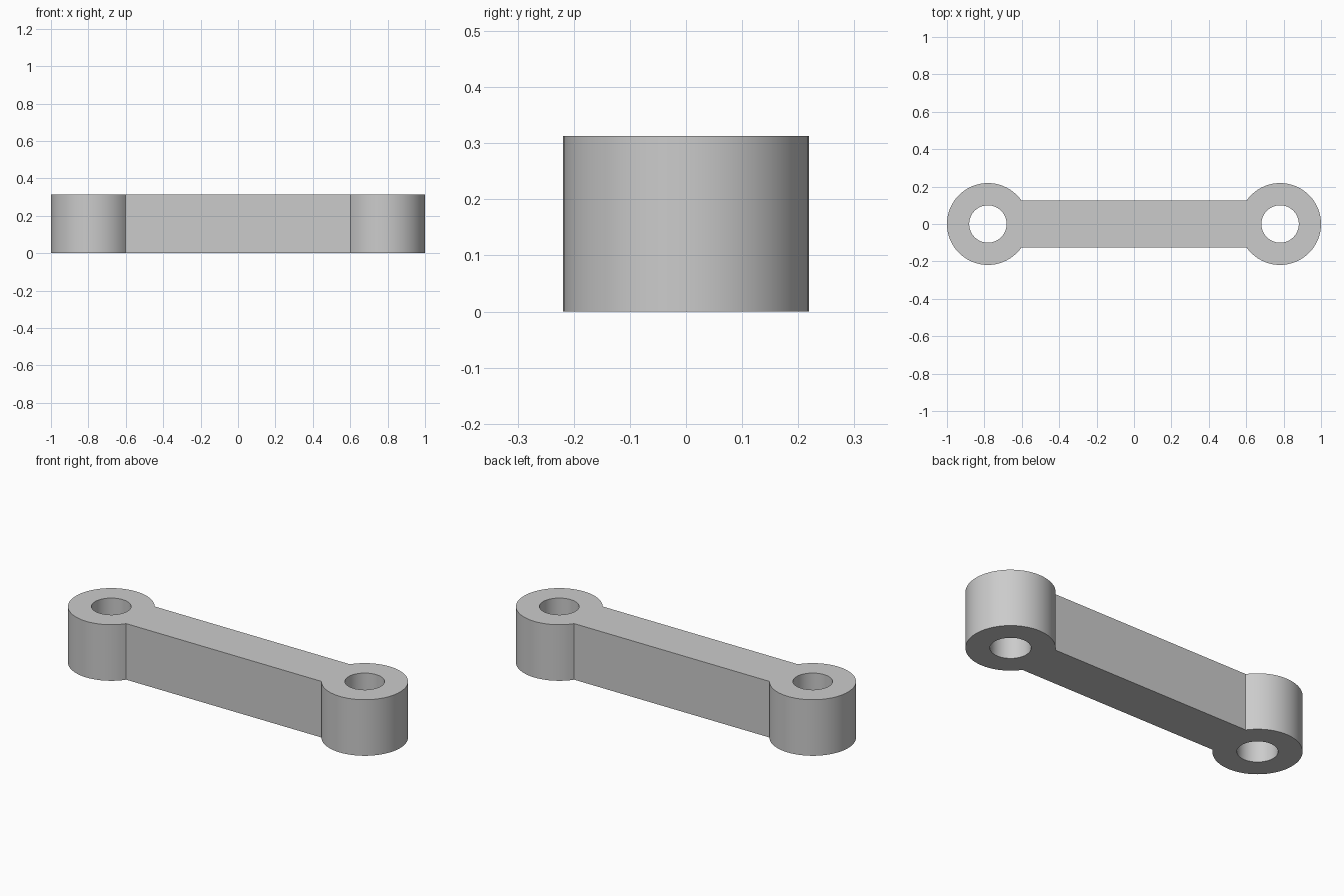
import bpy
import bmesh
from math import asin, cos, sin, pi

if "Cube" in bpy.data.objects:
    bpy.data.objects.remove(bpy.data.objects["Cube"], do_unlink=True)

HEIGHT = 0.3125
EYE_X = 0.7812      # centre of each end eye
EYE_R = 0.2188
HOLE_R = 0.1
BAR_HALF = 0.125    # half the width of the bar
OUTER_STEPS, JOINT_STEPS = 52, 12

metal = bpy.data.materials.new("plain grey")
metal.use_nodes = True
grey = (0.6, 0.6, 0.6, 1)
metal.diffuse_color = grey
metal.node_tree.nodes["Principled BSDF"].inputs["Base Color"].default_value = grey

# Angles round an eye: the exposed arc first, then the arc that meets the bar
joint = asin(BAR_HALF / EYE_R)
reach = pi - joint
angles = [-reach + 2 * reach * i / OUTER_STEPS for i in range(OUTER_STEPS)]
angles += [reach + 2 * joint * i / JOINT_STEPS for i in range(JOINT_STEPS)]
count = len(angles)

bm = bmesh.new()


def ring(side, radius, z):
    return [bm.verts.new((side * (EYE_X + radius * cos(a)), side * radius * sin(a), z))
            for a in angles]


# Eyes: flat rings, bored hole, and outer wall where it is exposed
joints = []
for side in (1, -1):
    outer_low, outer_top = ring(side, EYE_R, 0), ring(side, EYE_R, HEIGHT)
    hole_low, hole_top = ring(side, HOLE_R, 0), ring(side, HOLE_R, HEIGHT)
    for i in range(count):
        j = (i + 1) % count
        bm.faces.new((outer_top[i], outer_top[j], hole_top[j], hole_top[i]))
        bm.faces.new((hole_low[i], hole_low[j], outer_low[j], outer_low[i]))
        bm.faces.new((hole_top[i], hole_top[j], hole_low[j], hole_low[i]))
        if i < OUTER_STEPS:
            bm.faces.new((outer_low[i], outer_low[j], outer_top[j], outer_top[i]))
    joints.append([r[OUTER_STEPS:] + r[:1] for r in (outer_low, outer_top)])

# Bar: top, bottom and two long sides joining the eyes
(right_low, right_top), (left_low, left_top) = joints
bm.faces.new(right_top + left_top)
bm.faces.new(right_low + left_low)
bm.faces.new((right_low[0], left_low[-1], left_top[-1], right_top[0]))
bm.faces.new((right_low[-1], left_low[0], left_top[0], right_top[-1]))
bmesh.ops.recalc_face_normals(bm, faces=bm.faces)

mesh = bpy.data.meshes.new("link_arm")
bm.to_mesh(mesh)
bm.free()
mesh.materials.append(metal)
link = bpy.data.objects.new("link_arm", mesh)
bpy.context.collection.objects.link(link)

bpy.ops.object.select_all(action='DESELECT')
link.select_set(True)
bpy.context.view_layer.objects.active = link
bpy.ops.object.shade_smooth_by_angle(angle=pi / 6)
